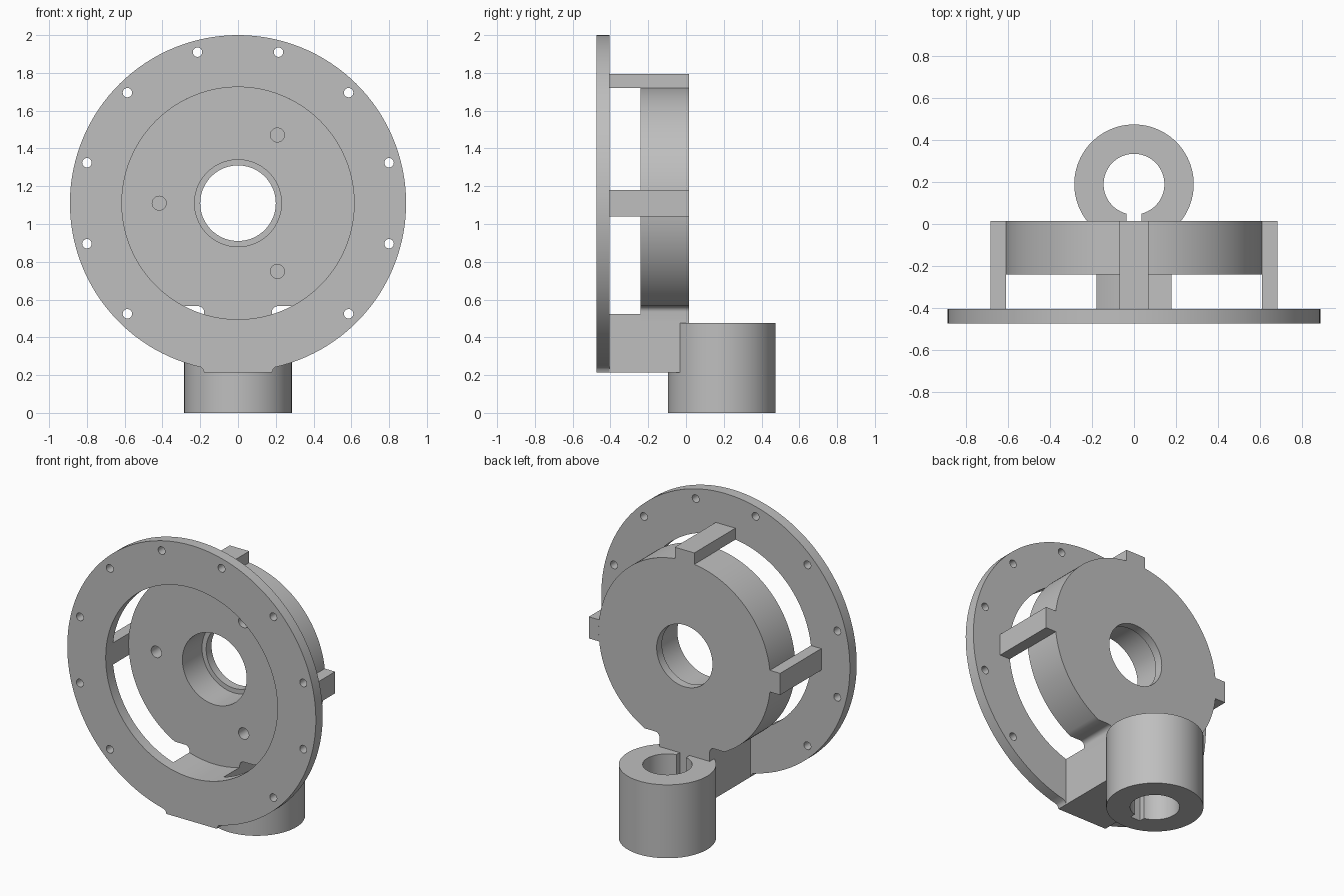
import bpy, bmesh
from math import sin, cos, asin, radians, pi

old = bpy.data.objects.get("Cube")
if old:
    bpy.data.objects.remove(old)

# Main sizes
AXIS_Z = 1.11
FLANGE_R, HUB_R, NECK_X = 0.89, 0.615, 0.18
FRONT, FLANGE_BACK, HUB_FRONT, BACK = -0.475, -0.405, -0.24, 0.015
COLLAR_Y, COLLAR_TOP = 0.19, 0.475

metal = bpy.data.materials.new("plain grey metal")
metal.use_nodes = True
grey = (0.52, 0.52, 0.52, 1)
metal.diffuse_color = grey
metal.node_tree.nodes["Principled BSDF"].inputs["Base Color"].default_value = grey


def arc(cx, cy, r, start, end, steps):
    return [(cx + r * cos(a), cy + r * sin(a))
            for a in (start + (end - start) * i / steps for i in range(steps + 1))]


def circle(cx, cy, r, steps=96):
    return arc(cx, cy, r, 0, 2 * pi, steps)[:-1]


def mirrored(half):
    """Close a right-hand outline with its mirror image in x."""
    return half + [(-x, z) for x, z in reversed(half)]


def prism(name, outline, low, high, axis="Y"):
    """Extrude an outline along one axis."""
    place = {"X": lambda a, b, t: (t, a, b),
             "Y": lambda a, b, t: (a, t, b),
             "Z": lambda a, b, t: (a, b, t)}[axis]
    bm = bmesh.new()
    lo = [bm.verts.new(place(a, b, low)) for a, b in outline]
    hi = [bm.verts.new(place(a, b, high)) for a, b in outline]
    bm.faces.new(lo)
    bm.faces.new(hi)
    for i in range(len(lo)):
        j = (i + 1) % len(lo)
        bm.faces.new((lo[i], lo[j], hi[j], hi[i]))
    bmesh.ops.recalc_face_normals(bm, faces=bm.faces)
    mesh = bpy.data.meshes.new(name)
    bm.to_mesh(mesh)
    bm.free()
    obj = bpy.data.objects.new(name, mesh)
    mesh.materials.append(metal)
    bpy.context.collection.objects.link(obj)
    return obj


def activate(obj):
    bpy.ops.object.select_all(action="DESELECT")
    obj.select_set(True)
    bpy.context.view_layer.objects.active = obj


def cut(obj, outline, low, high, axis="Y"):
    """Remove an extruded outline from a part."""
    cutter = prism("cutter", outline, low, high, axis)
    cutter.hide_render = True
    activate(obj)
    mod = obj.modifiers.new("cut", "BOOLEAN")
    mod.operation, mod.solver, mod.object = "DIFFERENCE", "EXACT", cutter
    bpy.ops.object.modifier_apply(modifier=mod.name)
    bpy.data.objects.remove(cutter)


def finish(obj):
    activate(obj)
    bpy.ops.object.shade_smooth_by_angle(angle=radians(30))


# Flange ring with a small flat foot and bolt holes
foot = [(NECK_X, 0.215), (0.186, 0.231)]
flange = prism("flange_ring",
               mirrored(foot + arc(0, AXIS_Z, FLANGE_R, -asin(0.975), pi / 2, 60)[:-1]
                        + [(0.001, AXIS_Z + FLANGE_R)]),
               FRONT, FLANGE_BACK)
cut(flange, circle(0, AXIS_Z, HUB_R), FRONT - 0.1, FLANGE_BACK + 0.1)
for deg in range(-45, 226, 30):
    a = radians(deg)
    cut(flange, circle(0.828 * cos(a), AXIS_Z + 0.828 * sin(a), 0.025, 24),
        FRONT - 0.1, FLANGE_BACK + 0.1)
finish(flange)

# Hub disc: flat bottom flowing through fillets into a short stem
fillet = arc(NECK_X + 0.03, 0.535, 0.03, pi, pi / 2, 6)
hub = prism("hub_disc",
            mirrored([(NECK_X, COLLAR_TOP)] + fillet
                     + arc(0, AXIS_Z, HUB_R, -asin(0.545 / HUB_R), pi / 2, 60)[:-1]
                     + [(0.001, AXIS_Z + HUB_R)]),
            HUB_FRONT, BACK)
cut(hub, circle(0, AXIS_Z, 0.2), HUB_FRONT - 0.1, BACK + 0.1)
cut(hub, circle(0, AXIS_Z, 0.23), HUB_FRONT - 0.1, -0.04)
for deg in (60, 180, 300):
    a = radians(deg)
    cut(hub, circle(0.417 * cos(a), AXIS_Z + 0.417 * sin(a), 0.037, 32),
        HUB_FRONT - 0.1, HUB_FRONT + 0.12)
finish(hub)

# Three spacer lugs joining the hub to the flange
half_angle = asin(0.07 / HUB_R)
lug_shape = arc(0, 0, HUB_R, -half_angle, half_angle, 6) + [(0.685, 0.07), (0.685, -0.07)]
for name, deg in (("left_lug", 0), ("top_lug", 90), ("right_lug", 180)):
    c, s = cos(radians(deg)), sin(radians(deg))
    finish(prism(name, [(u * c - v * s, AXIS_Z + u * s + v * c) for u, v in lug_shape],
                 FLANGE_BACK, BACK))

# Neck block, hollowed on top to follow the flange opening
neck = prism("neck_block",
             [(FLANGE_BACK, 0.215), (0, 0.215), (0, COLLAR_TOP),
              (HUB_FRONT, COLLAR_TOP), (HUB_FRONT, 0.54), (FLANGE_BACK, 0.54)],
             -NECK_X, NECK_X, "X")
cut(neck, circle(0, AXIS_Z, HUB_R), FRONT, HUB_FRONT + 0.01)
finish(neck)

# Upright collar with bore and keyway
collar = prism("shaft_collar", circle(0, COLLAR_Y, 0.285), 0, COLLAR_TOP, "Z")
cut(collar, circle(0, COLLAR_Y, 0.145), -0.1, 0.6, "Z")
cut(collar, [(-0.035, 0.012), (0.035, 0.012), (0.035, COLLAR_Y), (-0.035, COLLAR_Y)],
    -0.1, 0.6, "Z")
finish(collar)
